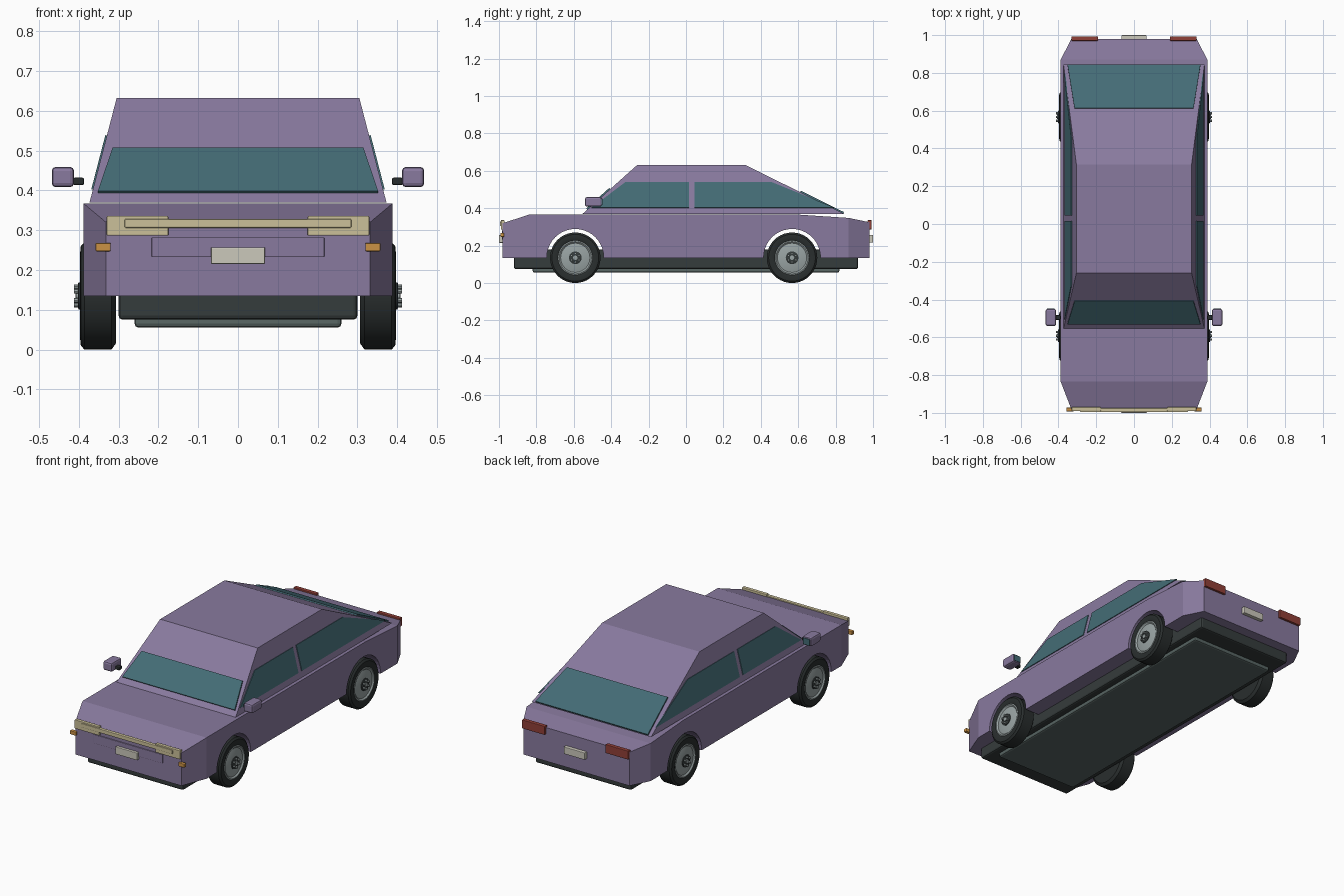
import bpy, bmesh, math
from mathutils import Vector, Matrix

if "Cube" in bpy.data.objects:
    bpy.data.objects.remove(bpy.data.objects["Cube"])


def material(name, rgb):
    m = bpy.data.materials.new(name)
    m.diffuse_color = (*rgb, 1)
    m.use_nodes = True
    m.node_tree.nodes["Principled BSDF"].inputs["Base Color"].default_value = m.diffuse_color
    return m


PAINT = material("purple paint", (0.25, 0.195, 0.345))
GLASS = material("teal glass", (0.058, 0.15, 0.18))
CREAM = material("cream lamp", (0.60, 0.53, 0.32))
PLATE = material("plate grey", (0.60, 0.58, 0.50))
AMBER = material("amber lamp", (0.60, 0.29, 0.06))
RED = material("red lamp", (0.28, 0.05, 0.038))
BLACK = material("black rubber", (0.022, 0.027, 0.027))
TRIM = material("dark trim", (0.036, 0.045, 0.045))
METAL = material("wheel metal", (0.32, 0.37, 0.37))
SLATE = material("slate floor", (0.10, 0.135, 0.13))


def finish(name, bm, mat, smooth=None):
    bmesh.ops.recalc_face_normals(bm, faces=bm.faces)
    me = bpy.data.meshes.new(name)
    bm.to_mesh(me)
    bm.free()
    me.materials.append(mat)
    ob = bpy.data.objects.new(name, me)
    bpy.context.collection.objects.link(ob)
    if smooth:
        bpy.ops.object.select_all(action='DESELECT')
        ob.select_set(True)
        bpy.context.view_layer.objects.active = ob
        bpy.ops.object.shade_smooth_by_angle(angle=math.radians(smooth))
    return ob


def box(name, x, y, z, mat, bevel=0.0):
    """Box from (min, max) ranges, with optional rounded edges."""
    bm = bmesh.new()
    bmesh.ops.create_cube(bm, size=1)
    for v in bm.verts:
        v.co = [r[0] if c < 0 else r[1] for c, r in zip(v.co, (x, y, z))]
    if bevel:
        bmesh.ops.bevel(bm, geom=bm.edges[:], offset=bevel, segments=2,
                        profile=0.5, affect='EDGES')
    return finish(name, bm, mat)


def loft(name, rings, mat):
    """Skin a row of equal rings and cap both ends."""
    bm = bmesh.new()
    rows = [[bm.verts.new(p) for p in ring] for ring in rings]
    n = len(rows[0])
    for a, b in zip(rows, rows[1:]):
        for i in range(n):
            j = (i + 1) % n
            bm.faces.new((a[i], a[j], b[j], b[i]))
    bm.faces.new(rows[0])
    bm.faces.new(rows[-1])
    return finish(name, bm, mat)


def pane(name, corners, outward, mat, proud=0.006):
    """Thin plate standing on a quad."""
    pts = [Vector(c) for c in corners]
    n = (pts[1] - pts[0]).cross(pts[2] - pts[0]).normalized()
    if n.dot(Vector(outward)) < 0:
        n = -n
    return loft(name, [[p - n * 0.002 for p in pts], [p + n * proud for p in pts]], mat)


def lathe(name, profile, centre, side, mat, segments=32):
    """Spin (offset, radius) points about the x axis."""
    bm = bmesh.new()
    verts = [bm.verts.new((x * side, 0, r)) for x, r in profile]
    edges = [bm.edges.new(p) for p in zip(verts, verts[1:])]
    bmesh.ops.spin(bm, geom=verts + edges, cent=(0, 0, 0), axis=(1, 0, 0),
                   angle=math.tau, steps=segments, use_merge=True)
    bmesh.ops.remove_doubles(bm, verts=bm.verts, dist=1e-5)
    bmesh.ops.translate(bm, verts=bm.verts, vec=centre)
    return finish(name, bm, mat, 35)


# Lower body, tapered at both bumpers
BOTTOM = 0.135
stations = [(-0.98, 0.332, 0.32), (-0.835, 0.388, 0.367), (0.58, 0.388, 0.367),
            (0.87, 0.388, 0.348), (0.98, 0.332, 0.325)]
body = loft("lower_body", [[(-w, y, BOTTOM), (w, y, BOTTOM), (w, y, t), (-w, y, t)]
                           for y, w, t in stations], PAINT)

# Wheel arches cut straight through the body
AXLES = {"front": -0.592, "rear": 0.567}
for y in AXLES.values():
    bm = bmesh.new()
    bmesh.ops.create_cone(bm, cap_ends=True, segments=40, radius1=0.152, radius2=0.152,
                          depth=1.2, matrix=Matrix.Translation((0, y, 0.137))
                          @ Matrix.Rotation(math.pi / 2, 4, 'Y'))
    cutter = finish("arch_cutter", bm, PAINT)
    cutter.hide_render = True
    mod = body.modifiers.new("arch", 'BOOLEAN')
    mod.object, mod.operation, mod.solver = cutter, 'DIFFERENCE', 'EXACT'
    bpy.context.view_layer.objects.active = body
    bpy.ops.object.modifier_apply(modifier=mod.name)
    bpy.data.objects.remove(cutter)

# Cabin
Z0, Z1, W0, W1 = 0.37, 0.632, 0.373, 0.305


def cabin_ring(z, w, y0, y1):
    return [(-w, y0, z), (w, y0, z), (w, y1, z), (-w, y1, z)]


loft("cabin", [cabin_ring(Z0, W0, -0.553, 0.845), cabin_ring(Z1, W1, -0.26, 0.315)], PAINT)


def lerp(a, b, z):
    return a + (b - a) * (z - Z0) / (Z1 - Z0)


# Windscreen and rear window
for name, ya, yb, lo, hi in (("windscreen", -0.553, -0.26, 0.393, 0.502),
                             ("rear_window", 0.845, 0.315, 0.372, 0.486)):
    a, b = lerp(ya, yb, lo), lerp(ya, yb, hi)
    pane(name, [(-0.352, a, lo), (0.352, a, lo), (0.315, b, hi), (-0.315, b, hi)],
         (0, ya, 0.5), GLASS, 0.008)

# Side windows
for side, label in ((-1, "left"), (1, "right")):
    for name, outline in (
            ("front", [(-0.505, 0.402), (0.015, 0.402), (0.015, 0.538), (-0.325, 0.538)]),
            ("rear", [(0.045, 0.402), (0.795, 0.402), (0.46, 0.538), (0.045, 0.538)])):
        pane(f"{label}_{name}_side_window",
             [(side * lerp(W0, W1, z), y, z) for y, z in outline], (side, 0, 0), GLASS, 0.004)

# Underbody and floor pan
box("underbody", (-0.30, 0.30), (-0.92, 0.92), (0.075, 0.18), TRIM, 0.01)
box("floor_pan", (-0.26, 0.26), (-0.82, 0.82), (0.055, 0.09), SLATE, 0.01)

# Nose and tail details
box("light_bar", (-0.285, 0.285), (-0.995, -0.975), (0.306, 0.328), CREAM, 0.003)
box("grille_panel", (-0.217, 0.217), (-0.985, -0.97), (0.232, 0.282), PAINT, 0.002)
box("front_number_plate", (-0.068, 0.068), (-1.0, -0.975), (0.215, 0.257), PLATE, 0.003)
box("rear_number_plate", (-0.066, 0.066), (0.97, 1.0), (0.217, 0.257), PLATE, 0.003)


def span(side, a, b):
    return tuple(sorted((side * a, side * b)))


for s, label in ((-1, "left"), (1, "right")):
    box(f"{label}_headlamp", span(s, 0.175, 0.33), (-0.99, -0.97), (0.286, 0.336), CREAM, 0.003)
    box(f"{label}_indicator", span(s, 0.32, 0.358), (-0.992, -0.972), (0.247, 0.268), AMBER, 0.003)
    box(f"{label}_tail_lamp", span(s, 0.19, 0.332), (0.97, 0.993), (0.287, 0.336), RED, 0.003)
    # Door mirrors
    box(f"{label}_mirror", span(s, 0.412, 0.468), (-0.54, -0.45), (0.408, 0.459), PAINT, 0.01)
    box(f"{label}_mirror_glass", span(s, 0.42, 0.46), (-0.451, -0.447), (0.416, 0.451), GLASS)
    box(f"{label}_mirror_stalk", span(s, 0.387, 0.414), (-0.508, -0.482), (0.413, 0.432),
        BLACK, 0.004)
    # Wheels
    for axle, y in AXLES.items():
        c = Vector((s * 0.352, y, 0.135))
        tag = f"{axle}_{label}"
        lathe(f"{tag}_tyre", [(-0.045, 0), (-0.045, 0.12), (-0.034, 0.135), (0.034, 0.135),
                              (0.043, 0.125), (0.045, 0.105), (0.04, 0.092), (0.03, 0.09),
                              (0.03, 0)], c, s, BLACK, 40)
        lathe(f"{tag}_rim", [(0.028, 0.092), (0.041, 0.092), (0.043, 0.086), (0.036, 0.078),
                             (0.044, 0.045), (0.044, 0)], c, s, METAL, 40)
        lathe(f"{tag}_hub", [(0.04, 0.034), (0.048, 0.034), (0.05, 0.031), (0.05, 0)],
              c, s, TRIM, 24)
        lathe(f"{tag}_hub_cap", [(0.045, 0.012), (0.055, 0.012), (0.057, 0)], c, s, METAL, 16)
        for k in range(6):
            a = math.tau * k / 6
            pos = c + Vector((0, 0.023 * math.sin(a), 0.023 * math.cos(a)))
            lathe(f"{tag}_bolt_{k}", [(0.045, 0.006), (0.06, 0.006), (0.06, 0)],
                  pos, s, METAL, 8)
